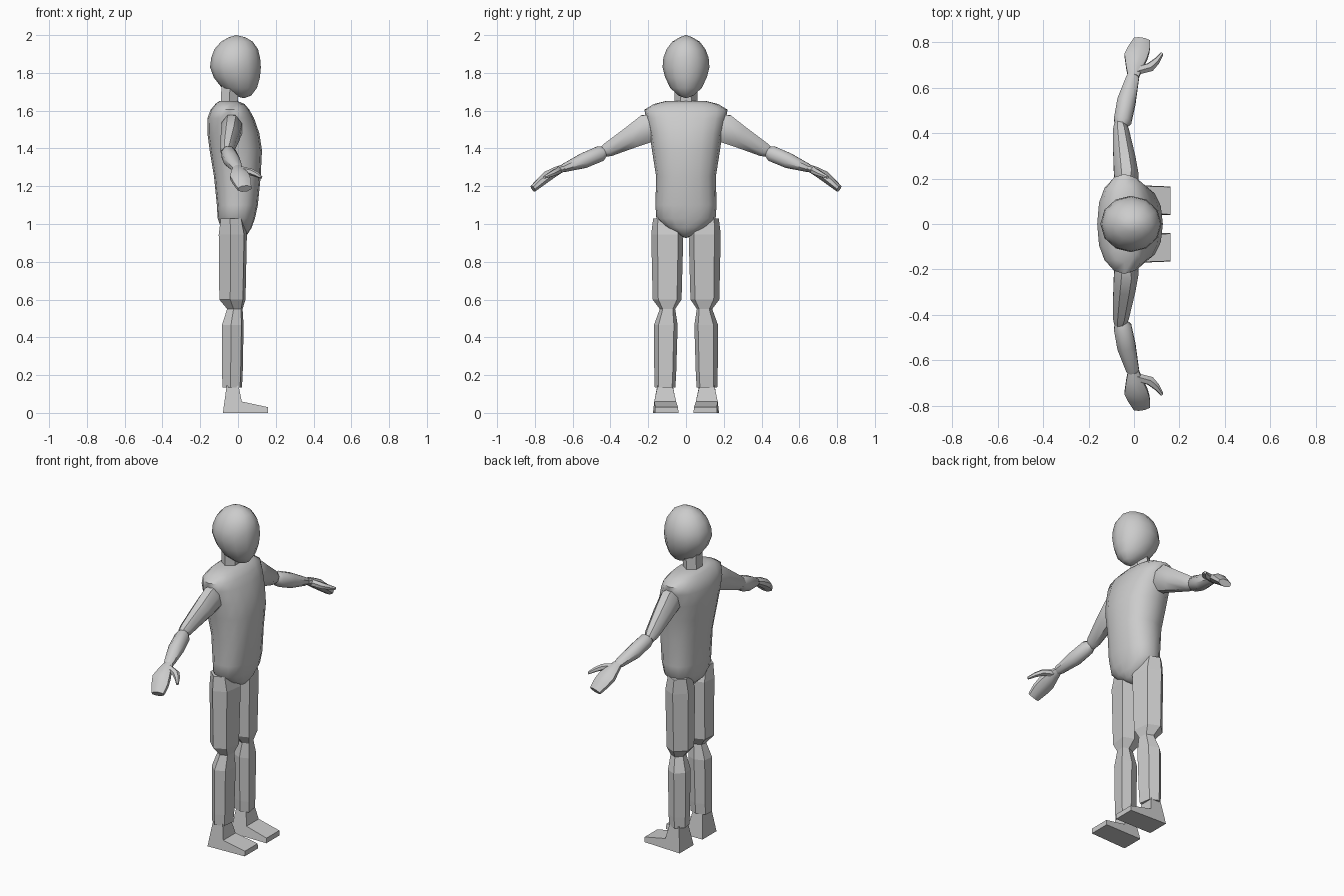
import bpy, bmesh, math
from mathutils import Vector


def finish(name, rings, smooth=None, mirror=False):
    """Skin a list of equal-sized rings, cap the ends, optionally mirror across y."""
    bm = bmesh.new()
    loops = [[bm.verts.new(p) for p in r] for r in rings]
    n = len(loops[0])
    for a, b in zip(loops, loops[1:]):
        for i in range(n):
            j = (i + 1) % n
            bm.faces.new((a[i], a[j], b[j], b[i]))
    bm.faces.new(loops[0])
    bm.faces.new(loops[-1])
    bmesh.ops.remove_doubles(bm, verts=bm.verts, dist=1e-4)
    bmesh.ops.recalc_face_normals(bm, faces=bm.faces)
    me = bpy.data.meshes.new(name)
    bm.to_mesh(me)
    bm.free()
    ob = bpy.data.objects.new(name, me)
    bpy.context.collection.objects.link(ob)
    if smooth:
        bpy.ops.object.select_all(action='DESELECT')
        ob.select_set(True)
        bpy.context.view_layer.objects.active = ob
        bpy.ops.object.shade_smooth_by_angle(angle=math.radians(smooth))
    if mirror:
        m = ob.modifiers.new("Mirror", 'MIRROR')
        m.use_axis = (False, True, False)
        m.use_mirror_merge = False
    return ob


def upright(name, rows, n, power=1.0, smooth=None):
    """Vertical loft; each row is z, back x, front x, half width."""
    def s(v):
        return math.copysign(abs(v) ** power, v)
    rings = []
    for z, x0, x1, ry in rows:
        ring = []
        for i in range(n):
            a = 2 * math.pi * i / n + math.pi / 2
            ring.append(((x0 + x1) / 2 + (x1 - x0) / 2 * s(math.cos(a)), ry * s(math.sin(a)), z))
        rings.append(ring)
    return finish(name, rings, smooth)


def limb(name, rows, n, smooth=40, twist=0.5, across=(1, 0, 0)):
    """Loft along a path; each row is x, y, z, radius across, radius vertical."""
    axis = (Vector(rows[-1][:3]) - Vector(rows[0][:3])).normalized()
    u = Vector(across)
    u = (u - axis * u.dot(axis)).normalized()
    v = axis.cross(u)
    rings = []
    for x, y, z, ru, rv in rows:
        ang = [2 * math.pi * (i + twist) / n for i in range(n)]
        rings.append([Vector((x, y, z)) + u * ru * math.cos(a) + v * rv * math.sin(a) for a in ang])
    return finish(name, rings, smooth, True)


def leg(name, section, rows):
    """Faceted leg part; each row is z, centre x, centre y, scale x, scale y."""
    rings = [[(cx + px * sx, cy + py * sy, z) for px, py in section]
             for z, cx, cy, sx, sy in rows]
    return finish(name, rings, None, True)


# Head, neck and torso
upright("head", [
    (1.667, 0.025, 0.035, 0.005), (1.68, -0.02, 0.07, 0.04), (1.72, -0.085, 0.10, 0.083),
    (1.775, -0.128, 0.116, 0.11), (1.83, -0.148, 0.121, 0.124), (1.88, -0.142, 0.117, 0.12),
    (1.925, -0.125, 0.106, 0.103), (1.965, -0.09, 0.078, 0.073), (1.988, -0.05, 0.04, 0.035),
    (2.0, -0.01, -0.01, 0.0)], 12, 1.0, 60)
upright("neck", [(1.60, -0.097, 0.005, 0.06), (1.75, -0.095, 0.01, 0.06)], 6)
upright("torso", [
    (0.925, -0.005, -0.005, 0.0), (0.945, -0.055, 0.05, 0.04), (0.98, -0.09, 0.072, 0.105),
    (1.03, -0.108, 0.09, 0.157), (1.10, -0.112, 0.105, 0.162), (1.25, -0.127, 0.12, 0.158),
    (1.39, -0.15, 0.127, 0.18), (1.48, -0.162, 0.113, 0.193), (1.56, -0.162, 0.085, 0.212),
    (1.605, -0.145, 0.06, 0.22), (1.635, -0.12, 0.035, 0.17), (1.65, -0.10, 0.0, 0.11)],
    16, 0.85, 60)

# Arms
limb("upper_arm", [
    (-0.035, 0.165, 1.53, 0.045, 0.06), (-0.033, 0.20, 1.508, 0.058, 0.083),
    (-0.042, 0.28, 1.465, 0.053, 0.066), (-0.058, 0.41, 1.395, 0.038, 0.042),
    (-0.062, 0.44, 1.38, 0.027, 0.03)], 8, 45)
limb("forearm", [
    (-0.06, 0.425, 1.385, 0.025, 0.024), (-0.05, 0.455, 1.372, 0.042, 0.045),
    (-0.033, 0.54, 1.336, 0.044, 0.044), (-0.007, 0.64, 1.299, 0.031, 0.025),
    (-0.003, 0.66, 1.292, 0.022, 0.018)], 8, 45)
limb("hand", [
    (-0.003, 0.65, 1.297, 0.027, 0.02), (0.0, 0.685, 1.281, 0.038, 0.025),
    (0.008, 0.735, 1.252, 0.055, 0.03), (0.022, 0.77, 1.222, 0.052, 0.026),
    (0.035, 0.81, 1.187, 0.039, 0.02)], 8, 40)
limb("thumb", [
    (0.005, 0.672, 1.286, 0.02, 0.022), (0.07, 0.69, 1.275, 0.022, 0.018),
    (0.10, 0.717, 1.262, 0.016, 0.014), (0.124, 0.75, 1.247, 0.008, 0.008)],
    6, 40, 0.5, (0, 1, 0))

# Legs: irregular hexagonal sections, offsets from the leg centre
thigh_section = [(0.075, -0.058), (0.06, 0.052), (-0.012, 0.085),
                 (-0.074, 0.025), (-0.064, -0.055), (0.008, -0.085)]
leg("thigh", thigh_section, [
    (1.03, -0.032, 0.11, 0.8, 0.75), (0.945, -0.028, 0.099, 1.0, 1.0),
    (0.60, -0.03, 0.1, 0.93, 0.9), (0.55, -0.017, 0.098, 0.55, 0.48)])
leg("shin", thigh_section, [
    (0.55, -0.017, 0.098, 0.55, 0.48), (0.465, -0.028, 0.107, 0.77, 0.74),
    (0.20, -0.03, 0.11, 0.73, 0.68), (0.135, -0.031, 0.111, 0.69, 0.64)])

# Feet: side profile with inner and outer widths (x, z, inner y, outer y)
foot = [(-0.08, 0.0, 0.042, 0.175), (0.16, 0.0, 0.04, 0.165), (0.16, 0.03, 0.042, 0.163),
        (0.02, 0.06, 0.052, 0.168), (0.003, 0.145, 0.072, 0.15), (-0.06, 0.145, 0.07, 0.152)]
finish("foot", [[(x, y0, z) for x, z, y0, y1 in foot],
                [(x, y1, z) for x, z, y0, y1 in foot]], None, True)
